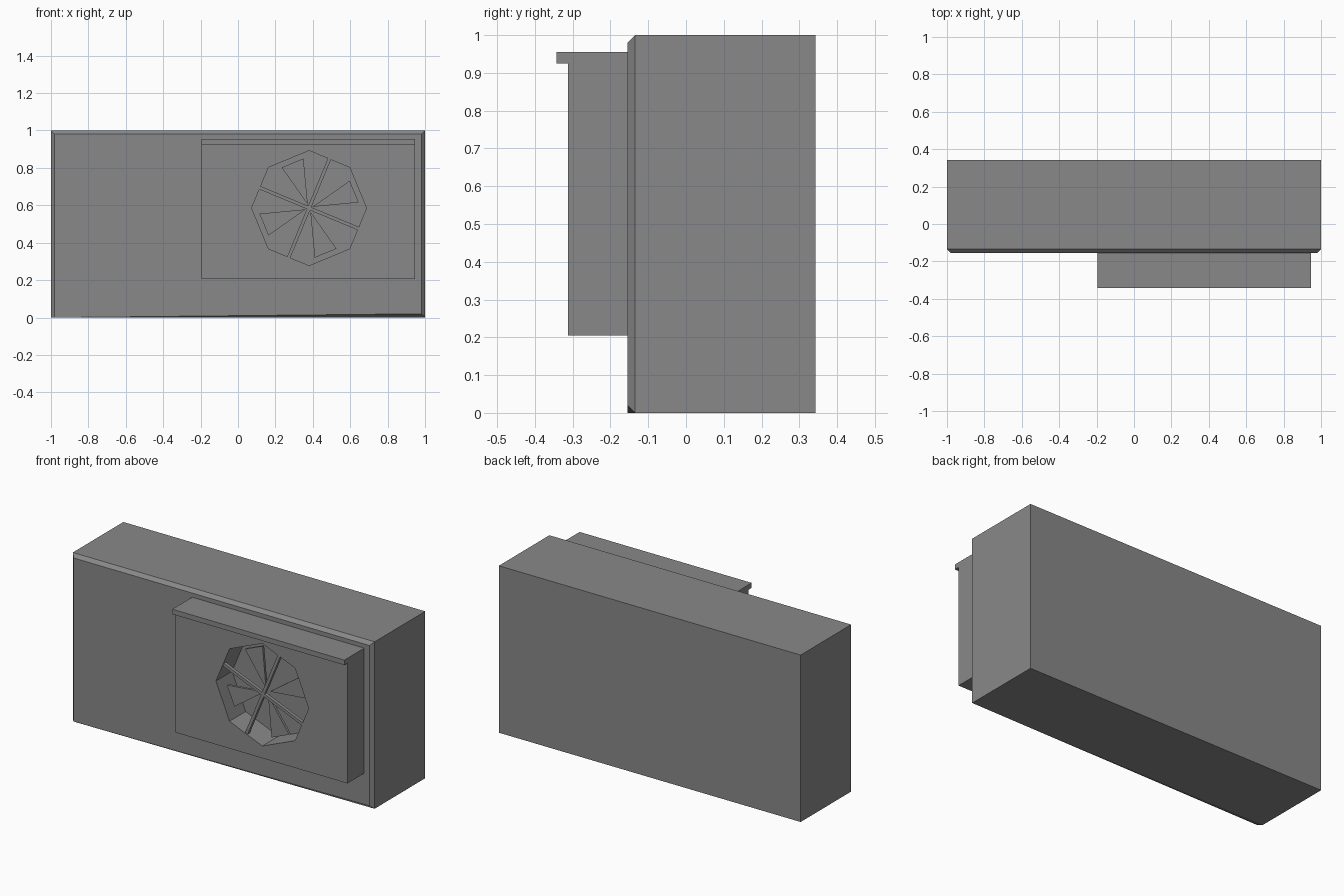
import bpy, bmesh, math
from mathutils import Vector

cube = bpy.data.objects.get("Cube")
if cube:
    bpy.data.objects.remove(cube, do_unlink=True)

grey = bpy.data.materials.new("plain grey")
grey.use_nodes = True
colour = (0.25, 0.25, 0.25, 1)
grey.diffuse_color = colour
grey.node_tree.nodes["Principled BSDF"].inputs["Base Color"].default_value = colour


def finish(name, bm):
    bmesh.ops.recalc_face_normals(bm, faces=bm.faces)
    mesh = bpy.data.meshes.new(name)
    bm.to_mesh(mesh)
    bm.free()
    mesh.materials.append(grey)
    obj = bpy.data.objects.new(name, mesh)
    bpy.context.collection.objects.link(obj)
    return obj


def prism(name, outline, front, back):
    """Extrude an (x, z) outline from front y to back y."""
    bm = bmesh.new()
    face = bm.faces.new([bm.verts.new((x, front, z)) for x, z in outline])
    new = bmesh.ops.extrude_face_region(bm, geom=[face])["geom"]
    verts = [v for v in new if isinstance(v, bmesh.types.BMVert)]
    bmesh.ops.translate(bm, verts=verts, vec=(0, back - front, 0))
    return finish(name, bm)


def rect(x0, x1, z0, z1):
    return [(x0, z0), (x1, z0), (x1, z1), (x0, z1)]


def polar(radius, degrees):
    a = math.radians(degrees)
    return (CX + radius * math.cos(a), CZ + radius * math.sin(a))


# Wall block with a bevelled front; the bottom bevel fades out to one side
BACK, FRONT, BEVEL = 0.343, -0.155, 0.02
wall = prism("wall_block", rect(-1, 1, 0, 1), FRONT, BACK)
for v in wall.data.vertices:
    if v.co.y < 0:
        v.co.x -= math.copysign(BEVEL, v.co.x)
        if v.co.z > 0.5:
            v.co.z -= BEVEL
        elif v.co.x > 0:
            v.co.z += BEVEL
bm = bmesh.new()
bm.from_mesh(wall.data)
rim = [v for v in bm.verts if v.co.y < 0]
sides = [e for e in bm.edges if (e.verts[0] in rim) != (e.verts[1] in rim)]
# Keep the block sides straight up to the bevel
for e in sides:
    inner = e.verts[0] if e.verts[0] in rim else e.verts[1]
    outer = e.other_vert(inner)
    mid = bmesh.utils.edge_split(e, outer, 0.5)[1]
    mid.co = Vector((outer.co.x, FRONT + BEVEL, outer.co.z))
ring = [v for v in bm.verts if abs(v.co.y - FRONT - BEVEL) < 1e-4]
for i, a in enumerate(ring):
    for b in ring[i + 1:]:
        if (a.co - b.co).length < 2.1:
            shared = [f for f in a.link_faces if f in b.link_faces]
            if shared:
                bmesh.utils.face_split(shared[0], a, b)
bm.to_mesh(wall.data)
bm.free()

# Fan housing: a box with an octagonal well
CX, CZ, RADIUS = 0.38, 0.585, 0.307
UNIT_FRONT = -0.313
housing = prism("fan_housing", rect(-0.195, 0.945, 0.205, 0.955), UNIT_FRONT, FRONT)
octagon = [polar(RADIUS, 45 * i) for i in range(8)]
cutter = prism("well_cutter", octagon, UNIT_FRONT - 0.1, FRONT - 0.005)
cutter.hide_render = True
cutter.hide_viewport = True
cutter.display_type = 'WIRE'
cut = housing.modifiers.new("well", 'BOOLEAN')
cut.operation = 'DIFFERENCE'
cut.solver = 'EXACT'
cut.object = cutter

# Lip over the front of the housing
prism("housing_lip", rect(-0.195, 0.945, 0.925, 0.955), -0.343, UNIT_FRONT)

# Guard bars and flat blades, repeated every quarter turn
for i in range(4):
    turn = 90 * i
    reach, half = RADIUS * math.cos(math.pi / 8), 0.009
    a = math.radians(67.5 + turn)
    along, across = Vector((math.cos(a), math.sin(a))), Vector((-math.sin(a), math.cos(a)))
    hub = Vector((CX, CZ))
    bar = [hub + along * r + across * s
           for r, s in ((0, -half), (reach, -half), (reach, half), (0, half))]
    prism(f"guard_bar_{i + 1}", bar, UNIT_FRONT + 0.005, UNIT_FRONT + 0.025)
    blade = [polar(0.02, 110 + turn), polar(0.267, 96.5 + turn), polar(0.262, 124 + turn)]
    prism(f"fan_blade_{i + 1}", blade, UNIT_FRONT + 0.045, UNIT_FRONT + 0.06)
